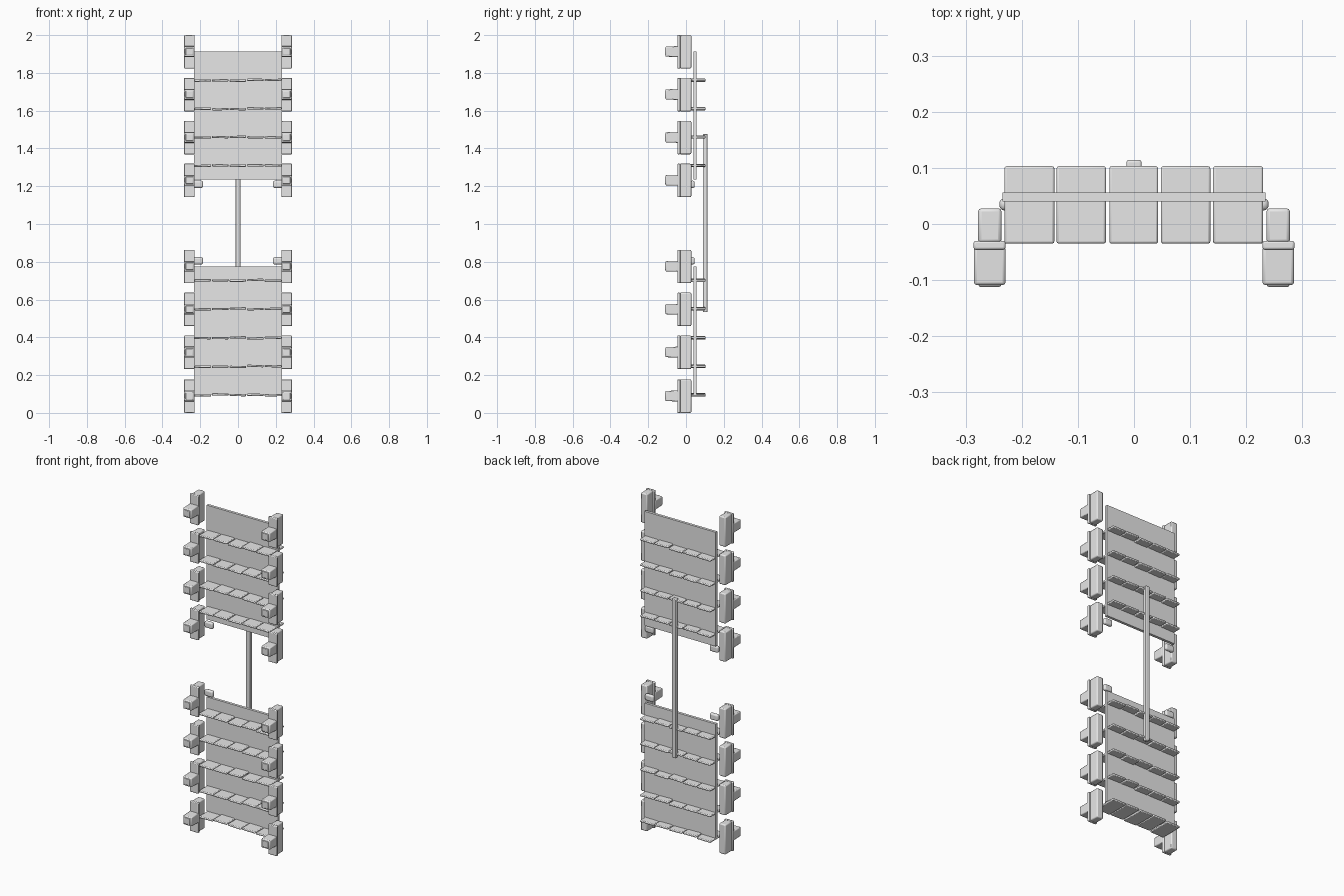
import bpy, math, random

if "Cube" in bpy.data.objects:
    bpy.data.objects.remove(bpy.data.objects["Cube"])
random.seed(4)

grey = bpy.data.materials.new("light_grey")
grey.diffuse_color = (0.8, 0.8, 0.8, 1)
grey.use_nodes = True
grey.node_tree.nodes["Principled BSDF"].inputs["Base Color"].default_value = grey.diffuse_color


def box(name, x, y, z, bevel=0.0, segments=2, rot=(0, 0, 0)):
    """Box from (min, max) ranges, with optionally rounded edges."""
    lo, hi = zip(x, y, z)
    bpy.ops.mesh.primitive_cube_add(size=1, location=[(a + b) / 2 for a, b in zip(lo, hi)])
    ob = bpy.context.object
    ob.name = name
    ob.scale = [b - a for a, b in zip(lo, hi)]
    bpy.ops.object.transform_apply(location=False, rotation=False, scale=True)
    ob.rotation_euler = rot
    ob.data.materials.append(grey)
    if bevel:
        m = ob.modifiers.new("rounded_edges", 'BEVEL')
        m.width, m.segments = bevel, segments
        bpy.ops.object.shade_smooth_by_angle(angle=math.radians(40))
    return ob


def sided(s, a, b):
    return (a, b) if s > 0 else (-b, -a)


# Back panels, upper and lower
box("upper_panel", (-0.234, 0.234), (0.040, 0.056), (1.235, 1.912))
box("lower_panel", (-0.234, 0.234), (0.040, 0.056), (0.098, 0.775))

# Shelves, each a row of five slightly uneven planks
plank_x = [(-0.231, -0.142), (-0.138, -0.050), (-0.044, 0.043), (0.048, 0.136), (0.141, 0.230)]
for z in (1.761, 1.610, 1.459, 1.308, 0.702, 0.550, 0.397, 0.246, 0.095):
    for x in plank_x:
        c = z + random.uniform(-0.003, 0.003)
        box("shelf_plank", x, (-0.035, 0.103), (c - 0.006, c + 0.006), 0.004, 2,
            (0, random.uniform(-0.025, 0.025), 0))

# Side posts: rear stem, front flange and a peg sticking forward
for s in (-1, 1):
    for base in (0.0, 1.137):
        for i in range(4):
            z0 = base + 0.005 + 0.2272 * i
            z1 = z0 + 0.177 if base + i < 4 else 2.0
            mid = (z0 + z1) / 2
            box("post_stem", sided(s, 0.236, 0.278), (-0.034, 0.028), (z0, z1), 0.006)
            box("post_flange", sided(s, 0.229, 0.286), (-0.046, -0.030), (z0, z1), 0.004)
            peg = box("post_peg", sided(s, 0.229, 0.285), (-0.109, -0.040),
                      (mid - 0.028, mid + 0.030), 0.005)
            # peg narrows slightly towards its tip
            for v in peg.data.vertices:
                if v.co.y < 0:
                    v.co.z *= 0.92
            box("peg_cap", sided(s, 0.237, 0.277), (-0.112, -0.105),
                (mid - 0.018, mid + 0.020), 0.003)
    # Small rounded clips at the facing panel corners
    for z in (1.21, 0.805):
        box("corner_clip", sided(s, 0.185, 0.240), (0.024, 0.046), (z - 0.019, z + 0.019), 0.009, 3)

# Rear rod joining the two panels
box("rear_rod", (-0.0135, 0.0135), (0.090, 0.114), (0.533, 1.477), 0.004)

# Stand the model on the ground
lowest = 0.005
for ob in bpy.data.objects:
    if ob.name.startswith(("post", "peg")) and ob.location.z < 0.2:
        ob.location.z -= lowest
